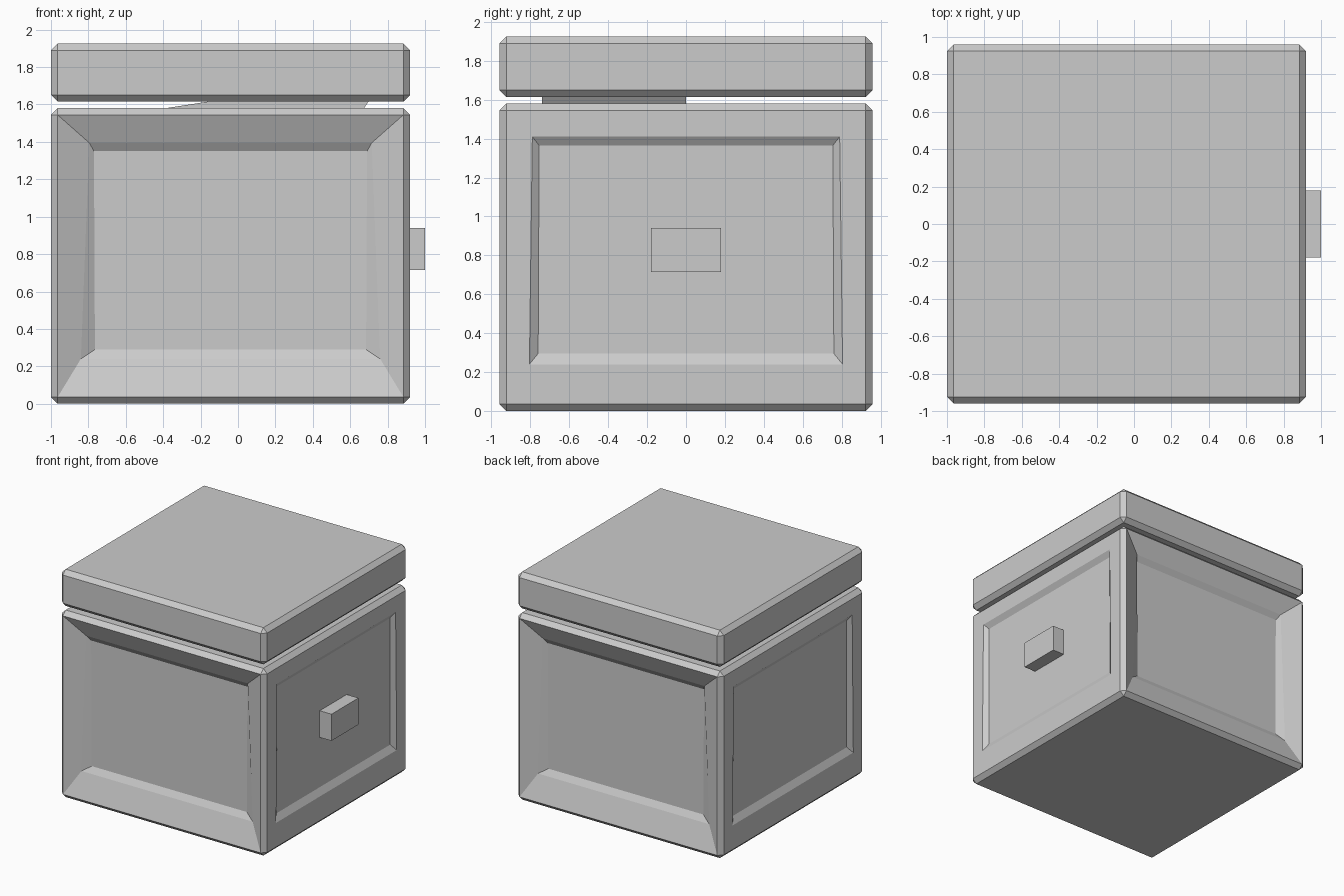
import bpy, bmesh
from mathutils import Vector

if "Cube" in bpy.data.objects:
    bpy.data.objects.remove(bpy.data.objects["Cube"])

CX = -0.04   # box centre in x; the latch sticks out to x = 1


def block(size, loc, bevel=0.0):
    """Box bmesh with chamfered edges."""
    bm = bmesh.new()
    bmesh.ops.create_cube(bm, size=1)
    for v in bm.verts:
        v.co = Vector([v.co[i] * size[i] + loc[i] for i in range(3)])
    if bevel:
        bmesh.ops.bevel(bm, geom=bm.edges[:], offset=bevel, segments=1,
                        affect='EDGES', profile=0.5)
    return bm


def finish(bm, name):
    bmesh.ops.recalc_face_normals(bm, faces=bm.faces[:])
    me = bpy.data.meshes.new(name)
    bm.to_mesh(me)
    bm.free()
    ob = bpy.data.objects.new(name, me)
    bpy.context.collection.objects.link(ob)
    return ob


def recess(bm, normal, rings):
    """Sink a panel; each ring = (top half width, bottom half width, z low, z high, depth)."""
    bm.faces.ensure_lookup_table()
    bm.normal_update()
    face = max((f for f in bm.faces if f.normal.dot(normal) > 0.99),
               key=lambda f: f.calc_area())
    centre = Vector((CX, 0, 0))
    side = Vector((-normal.y, normal.x, 0))
    for top_w, low_w, z0, z1, depth in rings:
        bmesh.ops.inset_individual(bm, faces=[face], thickness=0.01)
        mid = face.calc_center_median()
        for v in face.verts:
            up = v.co.z > mid.z
            s = 1 if (v.co - mid).dot(side) > 0 else -1
            co = centre + normal * (0.96 - depth) + side * s * (top_w if up else low_w)
            co.z = z1 if up else z0
            v.co = co


# body with sunken panels: deep sloped frames front/back, shallow ones at the sides
body = block((1.92, 1.92, 1.58), (CX, 0, 0.79), 0.036)
for sign in (-1, 1):
    recess(body, Vector((0, sign, 0)), [(0.755, 0.80, 0.24, 1.395, 0.07),
                                        (0.73, 0.725, 0.29, 1.35, 0.10)])
    recess(body, Vector((sign, 0, 0)), [(0.79, 0.805, 0.24, 1.41, 0.0),
                                        (0.755, 0.76, 0.295, 1.365, 0.03)])
finish(body, "box_body")

# lid floating slightly above the body
finish(block((1.92, 1.92, 0.31), (CX, 0, 1.77), 0.036), "lid")

# latch block on the right side
finish(block((0.14, 0.36, 0.225), (0.93, 0, 0.828)), "latch")

# tilted slab seen in the gap under the lid
slab = bmesh.new()
profile = [(-0.42, 1.575), (0.67, 1.575), (0.70, 1.62), (-0.13, 1.62)]
rows = [[slab.verts.new((x, y, z)) for x, z in profile] for y in (-0.74, 0.0)]
slab.faces.new(rows[0])
slab.faces.new(rows[1][::-1])
for i in range(4):
    j = (i + 1) % 4
    slab.faces.new((rows[0][i], rows[1][i], rows[1][j], rows[0][j]))
finish(slab, "inner_slab")
